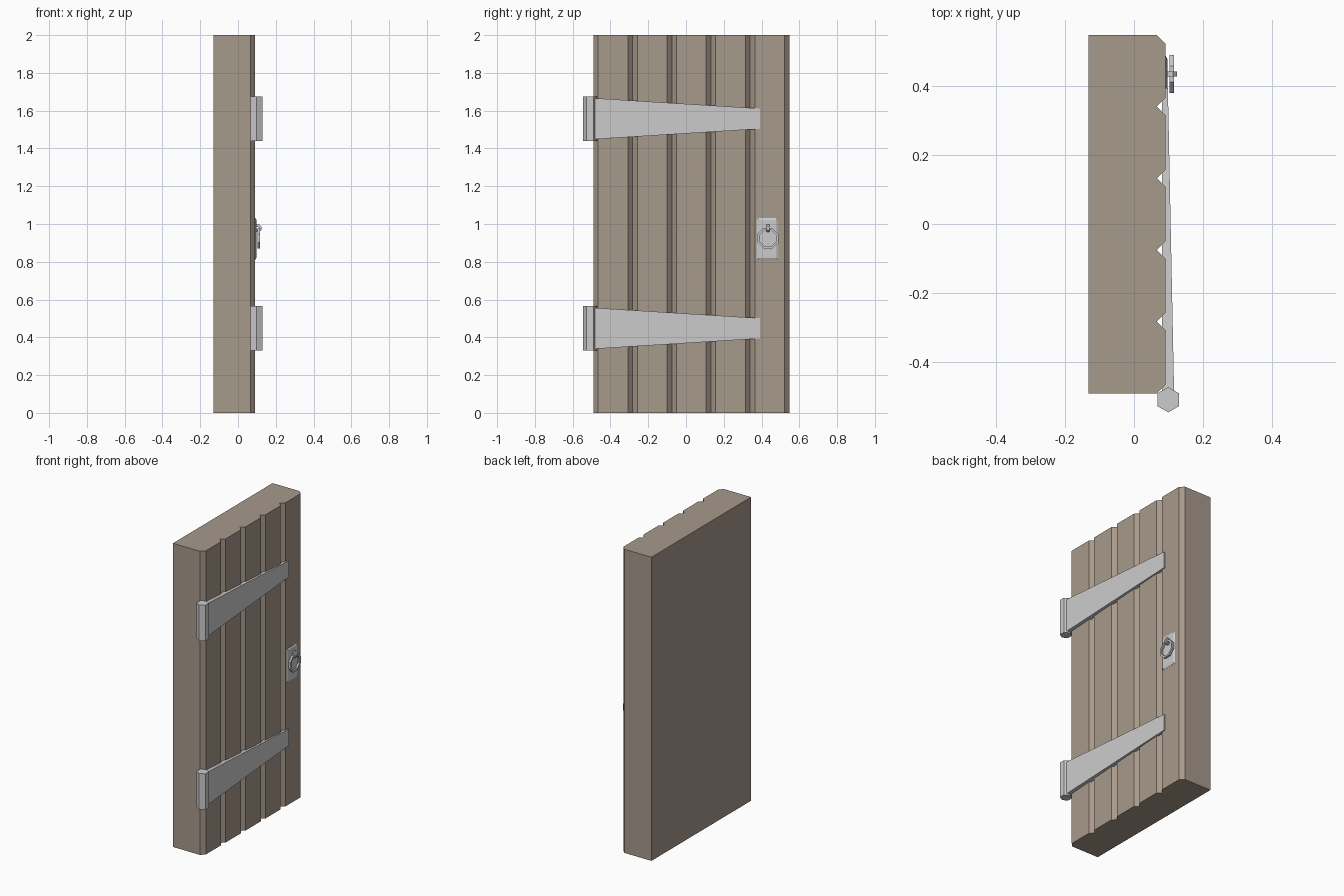
import bpy, bmesh, math
from mathutils import Matrix, Vector

if "Cube" in bpy.data.objects:
    bpy.data.objects.remove(bpy.data.objects["Cube"])


def make_object(name, bm, material=None):
    bmesh.ops.recalc_face_normals(bm, faces=bm.faces)
    mesh = bpy.data.meshes.new(name)
    bm.to_mesh(mesh)
    bm.free()
    obj = bpy.data.objects.new(name, mesh)
    bpy.context.collection.objects.link(obj)
    if material:
        mesh.materials.append(material)
    return obj


def loft(name, rings, material=None):
    """Closed solid skinned through equal-length point rings."""
    bm = bmesh.new()
    rows = [[bm.verts.new(p) for p in ring] for ring in rings]
    n = len(rows[0])
    for a, b in zip(rows, rows[1:]):
        for i in range(n):
            j = (i + 1) % n
            bm.faces.new((a[i], a[j], b[j], b[i]))
    bm.faces.new(rows[0])
    bm.faces.new(rows[-1])
    return make_object(name, bm, material)


def ring(name, centre, axis, major, minor, sides, tube_sides):
    """Low-poly ring lying in the plane normal to axis ('X' or 'Y')."""
    bm = bmesh.new()
    rows = []
    for i in range(sides):
        a = 2 * math.pi * (i + 0.5) / sides
        row = []
        for k in range(tube_sides):
            t = 2 * math.pi * (k + 0.5) / tube_sides
            r, h = major + minor * math.cos(t), minor * math.sin(t)
            u, v = r * math.cos(a), r * math.sin(a)
            p = Vector((h, u, v) if axis == 'X' else (u, h, v))
            row.append(bm.verts.new(p + Vector(centre)))
        rows.append(row)
    for i in range(sides):
        a, b = rows[i], rows[(i + 1) % sides]
        for k in range(tube_sides):
            m = (k + 1) % tube_sides
            bm.faces.new((a[k], a[m], b[m], b[k]))
    return make_object(name, bm)


wood = bpy.data.materials.new("wood")
wood.diffuse_color = (0.39, 0.32, 0.26, 1)
wood.use_nodes = True
wood.node_tree.nodes["Principled BSDF"].inputs["Base Color"].default_value = wood.diffuse_color

# Door slab: plank profile with V grooves and chamfered edges, extruded up
BACK, FACE, GROOVE, CH = -0.131, 0.091, 0.066, 0.025
Y0, Y1, PLANKS = -0.49, 0.547, 5
step = (Y1 - Y0) / PLANKS
profile = [(BACK, Y0), (GROOVE, Y0)]
for i in range(PLANKS):
    a, b = Y0 + i * step, Y0 + (i + 1) * step
    profile += [(FACE, a + CH), (FACE, b - CH), (GROOVE, b)]
profile.append((BACK, Y1))
loft("door_planks", [[(x, y, z) for x, y in profile] for z in (0, 2)], wood)

# Hinges: hexagonal barrel and tapering strap
for label, z in (("lower", 0.4475), ("upper", 1.5575)):
    hexagon = [(0.099 + 0.0365 * math.sin(i * math.pi / 3),
                -0.5085 + 0.0365 * math.cos(i * math.pi / 3)) for i in range(6)]
    loft(label + "_hinge_barrel",
         [[(x, y, z + s) for x, y in hexagon] for s in (-0.118, 0.118)])
    loft(label + "_hinge_strap",
         [[(0.081, y, z - h), (out, y, z - h), (out, y, z + h), (0.081, y, z + h)]
          for y, out, h in ((-0.488, 0.116, 0.109), (0.393, 0.098, 0.054))])

# Handle plate with bevelled rim
loft("handle_plate",
     [[(x, 0.43 + sy * (0.056 - d), 0.921 + sz * (0.111 - d))
       for sy, sz in ((-1, -1), (1, -1), (1, 1), (-1, 1))]
      for x, d in ((0.085, 0), (0.092, 0), (0.097, 0.01))])

# Pull ring and the staple holding it
ring("pull_ring", (0.109, 0.434, 0.925), 'X', 0.053, 0.009, 8, 4)
ring("ring_staple", (0.104, 0.434, 0.978), 'Y', 0.015, 0.01, 8, 4)
